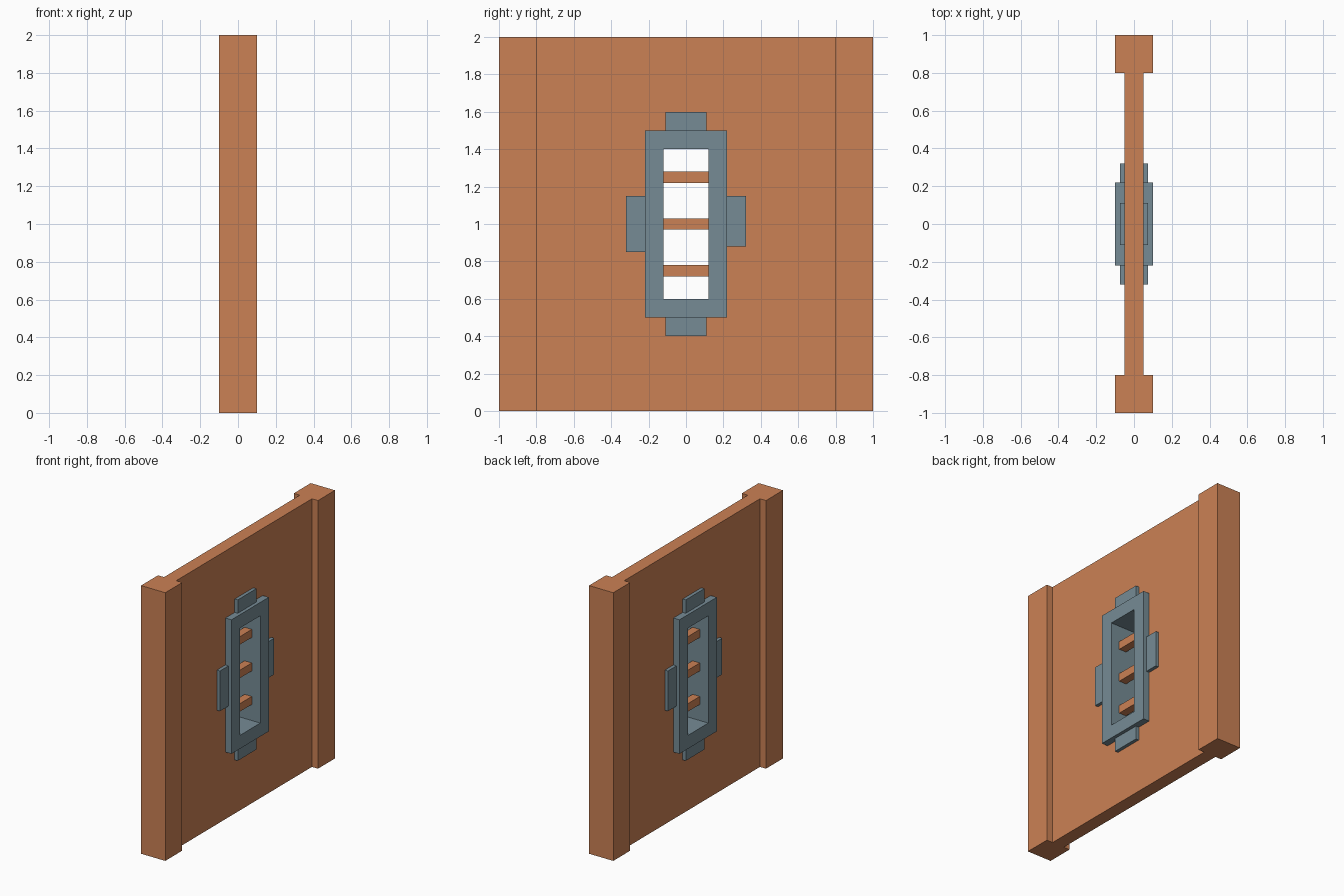
import bpy, bmesh

if "Cube" in bpy.data.objects:
    bpy.data.objects.remove(bpy.data.objects["Cube"])


def material(name, rgb):
    m = bpy.data.materials.new(name)
    m.diffuse_color = (*rgb, 1)
    m.use_nodes = True
    m.node_tree.nodes["Principled BSDF"].inputs["Base Color"].default_value = m.diffuse_color
    return m


WOOD = material("orange_wood", (0.60, 0.22, 0.09))
STEEL = material("blue_grey_steel", (0.18, 0.26, 0.30))


def finish(name, bm, mat):
    bmesh.ops.recalc_face_normals(bm, faces=bm.faces)
    me = bpy.data.meshes.new(name)
    bm.to_mesh(me)
    bm.free()
    me.materials.append(mat)
    ob = bpy.data.objects.new(name, me)
    bpy.context.collection.objects.link(ob)
    return ob


def box(name, x, y, z, mat):
    """Box from (min, max) ranges on each axis."""
    bm = bmesh.new()
    bmesh.ops.create_cube(bm, size=1)
    for v in bm.verts:
        v.co = [(r[0] + r[1]) / 2 + c * abs(r[1] - r[0]) for c, r in zip(v.co, (x, y, z))]
    return finish(name, bm, mat)


def ring(name, half_depth, outer, inner, mat):
    """Rectangular slab with a rectangular opening; each rectangle is (half width, z0, z1)."""
    bm = bmesh.new()
    loops = []
    for x in (-half_depth, half_depth):
        for w, z0, z1 in (outer, inner):
            loops.append([bm.verts.new((x, y, z)) for y, z in ((-w, z0), (w, z0), (w, z1), (-w, z1))])
    back_out, back_in, front_out, front_in = loops
    for a, b in ((back_out, back_in), (back_in, front_in), (front_in, front_out), (front_out, back_out)):
        for i in range(4):
            j = (i + 1) % 4
            bm.faces.new((a[i], a[j], b[j], b[i]))
    return finish(name, bm, mat)


# Wall panel with the window frame set into its opening
ring("wall_panel", 0.05, (0.8, 0, 2), (0.22, 0.5, 1.5), WOOD)
ring("window_frame", 0.10, (0.22, 0.5, 1.5), (0.12, 0.6, 1.4), STEEL)

# Posts at both ends
for side, s in (("left", -1), ("right", 1)):
    box(f"{side}_post", (-0.1, 0.1), (s * 0.8, s * 1.0), (0, 2), WOOD)

# Window bars
for i, z in enumerate((0.75, 1.0, 1.25)):
    box(f"window_bar_{i + 1}", (-0.03, 0.03), (-0.12, 0.12), (z - 0.03, z + 0.03), WOOD)

# Frame plates, repeated on both wall faces by a half turn
for face, s in (("outer", 1), ("inner", -1)):
    x = (s * 0.05, s * 0.075)
    box(f"{face}_top_plate", x, (-0.11, 0.11), (1.5, 1.6), STEEL)
    box(f"{face}_bottom_plate", x, (-0.11, 0.11), (0.4, 0.5), STEEL)
    box(f"{face}_left_plate", x, (-s * 0.32, -s * 0.22), (0.85, 1.15), STEEL)
    box(f"{face}_right_plate", x, (s * 0.22, s * 0.32), (0.88, 1.15), STEEL)
